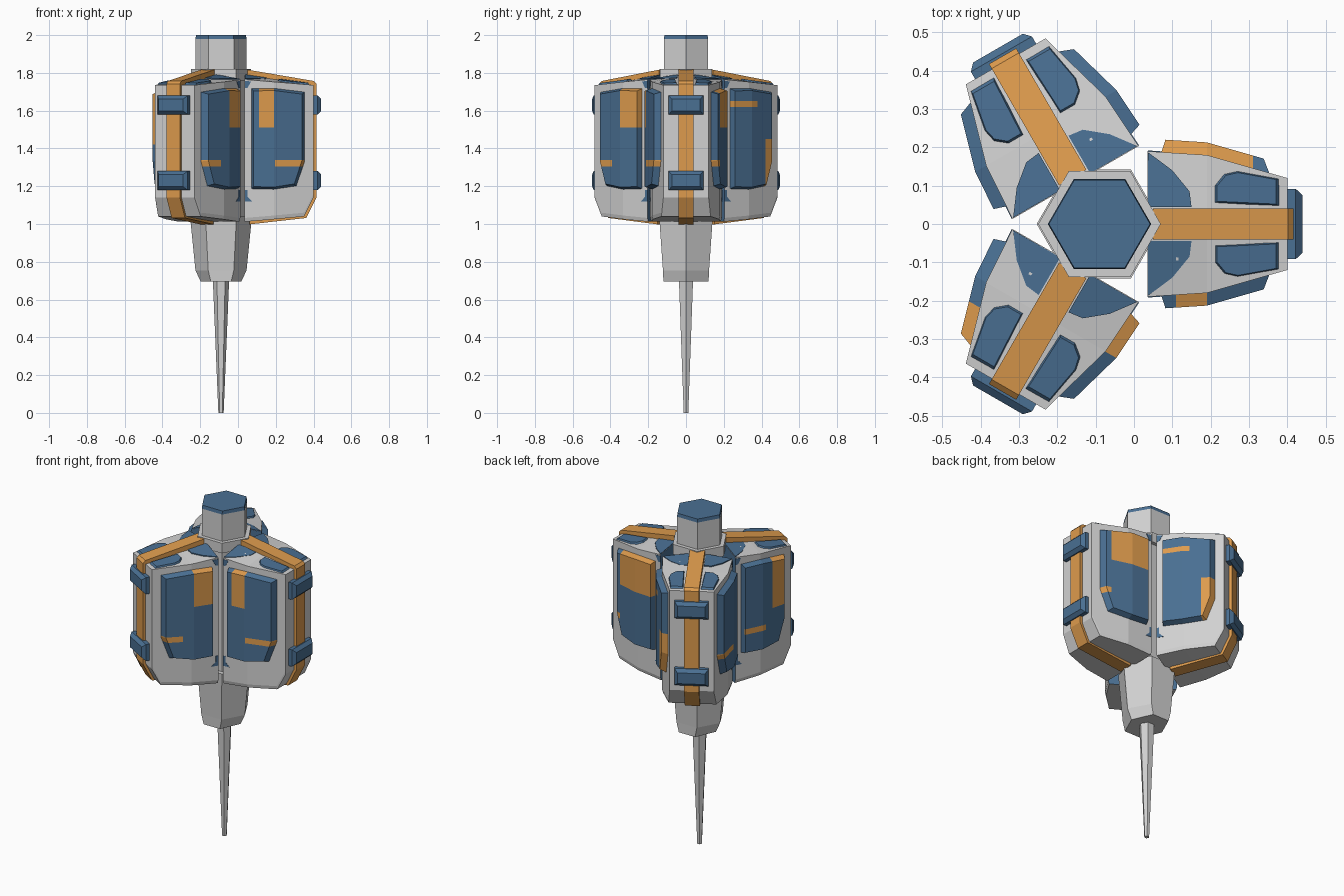
import bpy, bmesh, math
from mathutils import Matrix, Vector

if "Cube" in bpy.data.objects:
    bpy.data.objects.remove(bpy.data.objects["Cube"])

CX = -0.09  # axis of the central column


def mat(name, rgb):
    m = bpy.data.materials.new(name)
    m.diffuse_color = (*rgb, 1)
    m.use_nodes = True
    m.node_tree.nodes["Principled BSDF"].inputs["Base Color"].default_value = m.diffuse_color
    return m


GREY = mat("light_grey", (0.64, 0.64, 0.64))
BLUE = mat("steel_blue", (0.068, 0.160, 0.290))
ORANGE = mat("amber_orange", (0.73, 0.33, 0.075))


def finish(name, bm, mats, angle=0):
    bmesh.ops.recalc_face_normals(bm, faces=bm.faces)
    me = bpy.data.meshes.new(name)
    bm.to_mesh(me)
    bm.free()
    for m in mats:
        me.materials.append(m)
    ob = bpy.data.objects.new(name, me)
    ob.matrix_world = Matrix.Translation((CX, 0, 0)) @ Matrix.Rotation(math.radians(angle), 4, 'Z')
    bpy.context.collection.objects.link(ob)
    return ob


def loft(bm, loops, cap=True):
    """Skin a list of equal-length vertex loops."""
    rows = [[bm.verts.new(p) for p in lp] for lp in loops]
    n = len(rows[0])
    for a, b in zip(rows, rows[1:]):
        for i in range(n):
            j = (i + 1) % n
            bm.faces.new((a[i], a[j], b[j], b[i]))
    if cap:
        bm.faces.new(rows[0])
        bm.faces.new(rows[-1])
    return rows


def hexes(name, rings, m):
    """Hexagonal turned part: rings of (z, radius, x scale)."""
    bm = bmesh.new()
    loft(bm, [[(r * sx * math.cos(k * math.pi / 3), r * math.sin(k * math.pi / 3), z)
               for k in range(6)] for z, r, sx in rings])
    return finish(name, bm, [m])


# central column, cap, collar, lower body and spike
hexes("core_column", [(1.0, 0.135, 1), (1.98, 0.135, 1)], GREY)
hexes("top_cap", [(1.98, 0.135, 1), (2.0, 0.132, 1)], BLUE)
hexes("collar", [(1.76, 0.16, 1), (1.82, 0.16, 1)], GREY)
hexes("lower_body", [(0.695, 0.138, 0.78), (0.755, 0.141, 0.96), (1.04, 0.164, 1)], GREY)
hexes("spike", [(0.0, 0.014, 1), (0.70, 0.043, 1)], GREY)


def wall(r):
    """Half width of a pod at radius r."""
    if r < 0.28:
        return 0.19 - 0.01 * (r - 0.125) / 0.155
    return 0.18 - 0.06 * (r - 0.28) / 0.21


def roof(r, t):
    """Height of a pod's top surface."""
    drop = 0.03 * (0.49 - r) / 0.365 * abs(t) / wall(r)
    return 1.795 - (r - 0.125) * 0.164 - drop


def pod_body(angle):
    bm = bmesh.new()
    loops = []
    for r, zb in ((0.125, 1.012), (0.28, 1.025), (0.44, 1.04), (0.49, 1.14)):
        w = wall(r)
        wb = w if r > 0.45 else w * 0.97
        loops.append([(r, -wb, zb), (r, wb, zb), (r, w, zb + 0.02),
                      (r, w, roof(r, w)), (r, 0, roof(r, 0)),
                      (r, -w, roof(r, w)), (r, -w, zb + 0.02)])
    loft(bm, loops)
    bm.normal_update()
    for f in bm.faces:  # inner wall facing the column is blue
        f.material_index = 1 if f.calc_center_median().x < 0.126 else 0
    finish("pod_body", bm, [GREY, BLUE], angle)


def stripe(angle):
    """Band running over the top, outer face and underside of a pod."""
    bm = bmesh.new()
    outer = [(0.14, 1.817), (0.492, 1.757), (0.506, 1.742), (0.506, 1.14), (0.452, 1.032), (0.15, 0.998)]
    inner = [(0.15, 1.02), (0.42, 1.06), (0.47, 1.15), (0.47, 1.70), (0.14, 1.76)]
    prof = outer + inner
    loft(bm, [[(r, t, z) for r, z in prof] for t in (-0.041, 0.041)])
    finish("pod_stripe", bm, [ORANGE], angle)


def clamps(angle):
    for z in (1.63, 1.23):
        bm = bmesh.new()
        loft(bm, [[(r, a * w, z + b * h) for a, b in ((-1, -1), (1, -1), (1, 1), (-1, 1))]
                  for r, w, h in ((0.48, 0.092, 0.05), (0.512, 0.092, 0.05), (0.53, 0.075, 0.032))])
        finish("stripe_clamp", bm, [BLUE], angle)


def roof_plates(angle):
    outer = [(0.30, 0.055), (0.47, 0.047), (0.47, 0.118), (0.36, 0.138), (0.325, 0.13), (0.30, 0.10)]
    inner = [(0.127, 0.045), (0.24, 0.045), (0.235, 0.085), (0.19, 0.14), (0.127, 0.187)]
    for name, poly, h in (("roof_plate", outer, 0.009), ("roof_patch", inner, 0.004)):
        c = Vector((sum(p[0] for p in poly), sum(p[1] for p in poly))) / len(poly)
        top = [c + (Vector(p) - c) * (0.9 if h > 0.005 else 1) for p in poly]
        for s in (-1, 1):
            bm = bmesh.new()
            loft(bm, [[(r, s * t, roof(r, t) - 0.003) for r, t in poly],
                      [(r, s * t, roof(r, t) + h) for r, t in top]])
            finish(name, bm, [BLUE], angle)


# painted orange areas for each pod side: (r min, r max, z min, z max)
PAINT = {
    (0, -1): [(0.20, 0.281, 1.51, 1.8), (0.285, 0.5, 1.305, 1.338)],
    (0, 1): [(0.1, 0.40, 1.51, 1.8), (0.40, 0.5, 1.305, 1.338)],
    (120, -1): [(0.1, 0.32, 1.62, 1.65), (0.38, 0.5, 1.1, 1.45)],
    (120, 1): [(0.29, 0.5, 1.305, 1.338)],
    (240, -1): [(0.345, 0.5, 1.42, 1.8), (0.17, 0.30, 1.305, 1.338)],
    (240, 1): [(0.1, 0.281, 1.51, 1.8), (0.34, 0.5, 1.305, 1.338)],
}


def side_panel(angle, s):
    """Raised folded panel; cut along the paint edges, then coloured by box."""
    edge = [(0.16, 1.185), (0.28, 1.182), (0.40, 1.20), (0.445, 1.33), (0.445, 1.70), (0.28, 1.72), (0.16, 1.718)]
    bm = bmesh.new()
    base = [(r, s * (wall(r) - 0.005), z) for r, z in edge]
    top = []
    for r, z in edge:
        r2 = 0.28 + (r - 0.28) * 0.9
        top.append((r2, s * (wall(r2) + 0.033), 1.45 + (z - 1.45) * 0.95))
    rows = loft(bm, [base, top], cap=False)
    t = rows[1]
    bm.faces.new((t[0], t[1], t[5], t[6]))
    bm.faces.new((t[1], t[2], t[3], t[4], t[5]))
    boxes = PAINT[(angle, s)]
    for r0, r1, z0, z1 in boxes:
        for co, no in (((r0, 0, 0), (1, 0, 0)), ((r1, 0, 0), (1, 0, 0)),
                       ((0, 0, z0), (0, 0, 1)), ((0, 0, z1), (0, 0, 1))):
            bmesh.ops.bisect_plane(bm, geom=bm.verts[:] + bm.edges[:] + bm.faces[:],
                                   dist=1e-5, plane_co=co, plane_no=no)
    for f in bm.faces:
        c = f.calc_center_median()
        f.material_index = int(any(a < c.x < b and d < c.z < e for a, b, d, e in boxes))
    bmesh.ops.recalc_face_normals(bm, faces=bm.faces)
    ob = finish("side_panel", bm, [BLUE, ORANGE], angle)
    # open shell: make sure it faces outward
    if sum(p.normal.y * s * p.area for p in ob.data.polygons) < 0:
        ob.data.flip_normals()


def edge_patches(angle, s):
    """Thin blue markings at the inner edge of each pod side."""
    for poly in ([(0.126, 1.12), (0.165, 1.12), (0.14, 1.145), (0.14, 1.18), (0.126, 1.18)],
                 [(0.126, 1.72), (0.14, 1.72), (0.16, 1.755), (0.126, 1.757)]):
        bm = bmesh.new()
        loft(bm, [[(r, s * (wall(r) + d), z) for r, z in poly] for d in (-0.003, 0.002)])
        finish("edge_patch", bm, [BLUE], angle)


# three identical pods around the column
for ang in (0, 120, 240):
    pod_body(ang)
    stripe(ang)
    clamps(ang)
    roof_plates(ang)
    for side in (-1, 1):
        side_panel(ang, side)
        edge_patches(ang, side)
